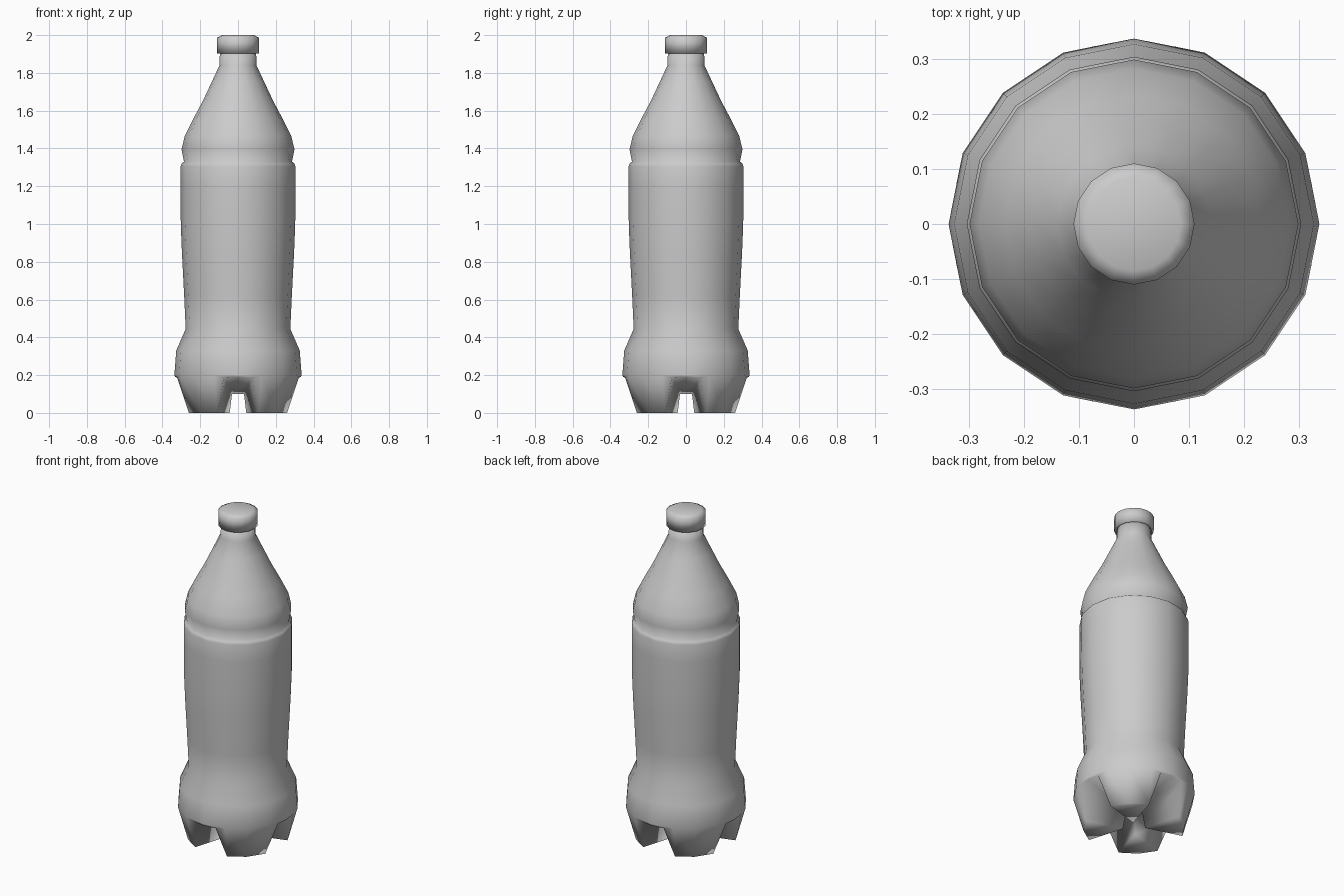
import bpy, bmesh
from math import cos, sin, pi, radians

if "Cube" in bpy.data.objects:
    bpy.data.objects.remove(bpy.data.objects["Cube"])

N = 16


def polar(r, deg, z):
    a = radians(deg)
    return (r * cos(a), r * sin(a), z)


def lathe(bm, profile):
    """Skin 16-sided rings; returns the list of rings."""
    rings = [[bm.verts.new(polar(r, 360 * i / N, z)) for i in range(N)] for r, z in profile]
    for a, b in zip(rings, rings[1:]):
        for i in range(N):
            j = (i + 1) % N
            bm.faces.new((a[i], a[j], b[j], b[i]))
    return rings


def finish(bm, name):
    bmesh.ops.recalc_face_normals(bm, faces=bm.faces[:])
    for f in bm.faces:
        f.smooth = True
    me = bpy.data.meshes.new(name)
    bm.to_mesh(me)
    bm.free()
    ob = bpy.data.objects.new(name, me)
    bpy.context.collection.objects.link(ob)
    return ob


# Bottle body: base bulge, waist, label panel, groove, shoulder, neck
bm = bmesh.new()
rings = lathe(bm, [
    (0.337, 0.20), (0.327, 0.33), (0.277, 0.445), (0.285, 0.62), (0.297, 0.85),
    (0.303, 1.0), (0.304, 1.2), (0.304, 1.305), (0.299, 1.32), (0.286, 1.33),
    (0.299, 1.395), (0.282, 1.465), (0.235, 1.56), (0.187, 1.65), (0.14, 1.75),
    (0.098, 1.84), (0.096, 1.91)])
bm.faces.new(rings[-1])
R = rings[0]

# Four-footed base: shared groove and hub points, then one foot per quadrant
grooves, hub = [], []
for q in range(4):
    d = 90 * q
    mid = bm.verts.new(polar(0.332, d, 0.19))
    lo = bm.verts.new(polar(0.331, d - 13, 0.188))
    hi = bm.verts.new(polar(0.331, d + 13, 0.188))
    grooves.append((lo, mid, hi))
    hub.append(bm.verts.new(polar(0.045, d + 45, 0.10)))
bm.faces.new(hub)
for q in range(4):
    d, k = 90 * q, 4 * q
    lo, mid, hi = grooves[q]
    nxt = grooves[(q + 1) % 4][0]
    r0, r1, r2, r3 = (R[(k + i) % N] for i in range(4))
    rp = R[(k - 1) % N]
    # groove lip and ceiling
    bm.faces.new((r0, r1, hi, mid))
    bm.faces.new((rp, r0, mid, lo))
    bm.faces.new((lo, mid, hi, hub[q], hub[q - 1]))
    # foot: outer wall, sole, side walls
    f1, f2, f3 = (bm.verts.new(polar(0.281, d + a, 0)) for a in (22.5, 45, 67.5))
    tip = bm.verts.new(polar(0.062, d + 45, 0))
    bm.faces.new((r1, r2, f2, f1))
    bm.faces.new((r2, r3, f3, f2))
    bm.faces.new((r1, f1, hi))
    bm.faces.new((r3, nxt, f3))
    bm.faces.new((f1, f2, f3, tip))
    bm.faces.new((hi, f1, tip, hub[q]))
    bm.faces.new((f3, nxt, hub[q], tip))
finish(bm, "bottle_body")

# Screw cap
bm = bmesh.new()
rings = lathe(bm, [(0.094, 1.905), (0.11, 1.903), (0.11, 1.987), (0.085, 2.0)])
bm.faces.new(rings[-1])
bm.faces.new(rings[0])
finish(bm, "cap")
